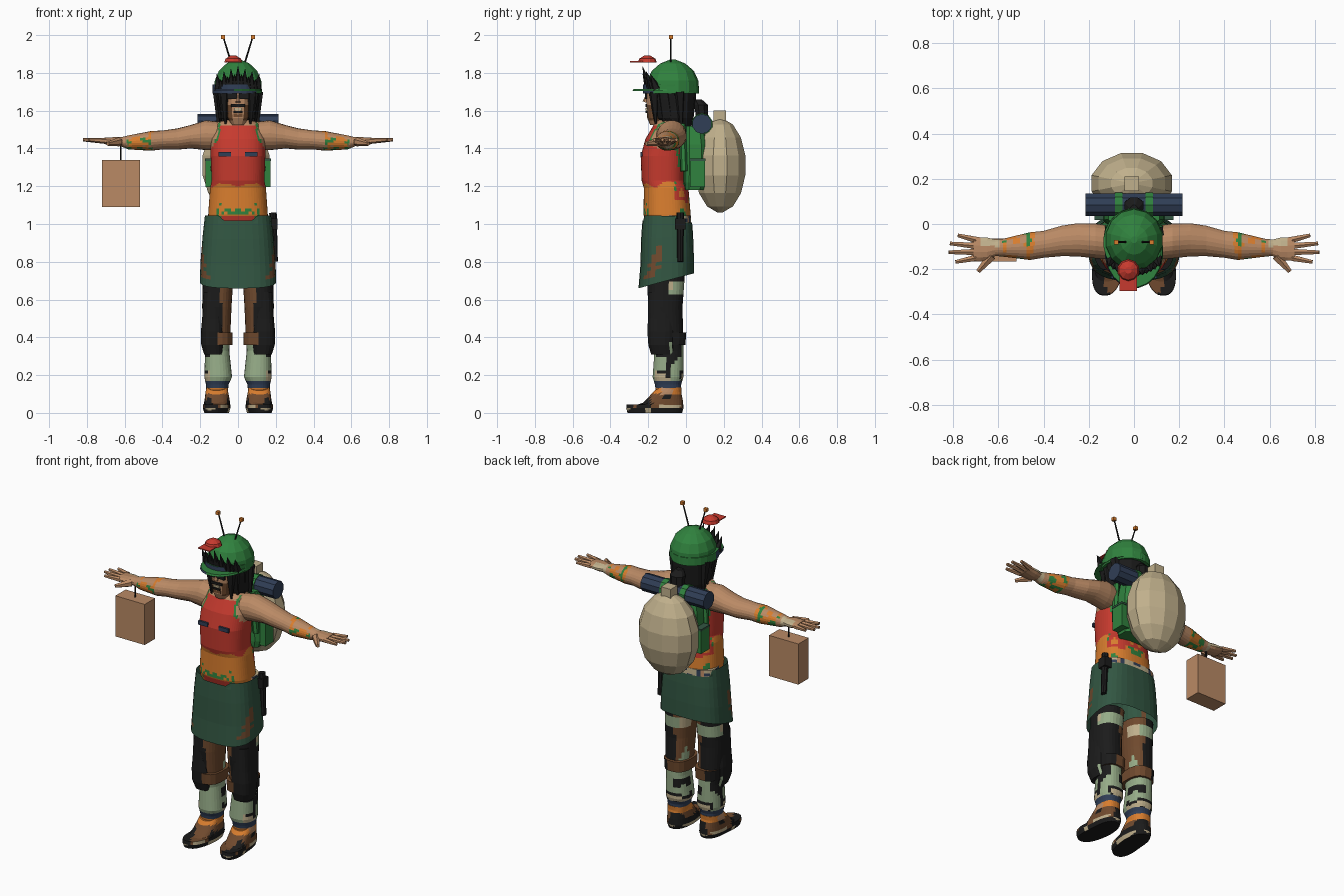
import bpy, bmesh, math
from mathutils import Vector, noise

if "Cube" in bpy.data.objects:
    bpy.data.objects.remove(bpy.data.objects["Cube"])

COLOURS = {  # sRGB values, converted to linear below
    "skin": (186, 138, 101), "brown": (112, 74, 46), "black": (27, 27, 27),
    "navy": (48, 62, 86), "green": (48, 130, 62), "dark_green": (50, 86, 66),
    "sage": (150, 172, 136), "red": (198, 58, 46), "orange": (216, 125, 46),
    "beige": (192, 176, 140)}
MATS = {}
for key, rgb in COLOURS.items():
    col = [((v / 255 + .055) / 1.055) ** 2.4 for v in rgb] + [1]
    m = bpy.data.materials.new(key)
    m.use_nodes = True
    m.diffuse_color = col
    bsdf = next(n for n in m.node_tree.nodes if n.type == "BSDF_PRINCIPLED")
    bsdf.inputs["Base Color"].default_value = col
    bsdf.inputs["Roughness"].default_value = .8
    MATS[key] = m


def finish(name, bm, rule):
    """Turn a bmesh into an object; rule is a colour name or a function of the face centre."""
    bmesh.ops.recalc_face_normals(bm, faces=bm.faces)
    names = []
    for f in bm.faces:
        k = rule if isinstance(rule, str) else rule(f.calc_center_median())
        if k not in names:
            names.append(k)
        f.material_index = names.index(k)
    me = bpy.data.meshes.new(name)
    bm.to_mesh(me)
    bm.free()
    for k in names:
        me.materials.append(MATS[k])
    ob = bpy.data.objects.new(name, me)
    bpy.context.collection.objects.link(ob)


def loft(name, rings, rule, axis="z", n=12, p=1.0, cuts=1, side=1, shift=None, caps=True):
    """Skin rings (x, y, z, radius a, radius b) lying across the axis; p under 1 is boxier."""
    full = [Vector(rings[0])]
    for a, b in zip(rings, rings[1:]):
        full += [Vector(a).lerp(Vector(b), (i + 1) / cuts) for i in range(cuts)]
    bm = bmesh.new()
    loops = []
    for x, y, z, ra, rb in full:
        loop = []
        for i in range(n):
            t = math.tau * (i + .5) / n
            u, w = (math.copysign(abs(f(t)) ** p, f(t)) for f in (math.cos, math.sin))
            co = Vector((x + ra * u, y + rb * w, z)) if axis == "z" else Vector((x, y + ra * u, z + rb * w))
            if shift:
                co = shift(co)
            loop.append(bm.verts.new((co.x * side, co.y, co.z)))
        loops.append(loop)
    for a, b in zip(loops, loops[1:]):
        for i in range(n):
            bm.faces.new((a[i], a[(i + 1) % n], b[(i + 1) % n], b[i]))
    if caps:
        bm.faces.new(loops[0])
        bm.faces.new(loops[-1])
    finish(name, bm, rule)


def box(name, centre, size, rule):
    bm = bmesh.new()
    bmesh.ops.create_cube(bm, size=1)
    for v in bm.verts:
        v.co = Vector(centre) + Vector(a * b for a, b in zip(v.co, size))
    finish(name, bm, rule)


def rod(name, a, b, r1, r2, rule, n=6):
    a, b = Vector(a), Vector(b)
    bm = bmesh.new()
    bmesh.ops.create_cone(bm, cap_ends=True, segments=n, radius1=r1, radius2=r2, depth=(b - a).length)
    q = (b - a).to_track_quat("Z", "Y")
    for v in bm.verts:
        v.co = q @ v.co + (a + b) / 2
    finish(name, bm, rule)


def patch(c, scale=16):
    """Smooth patch value, the same on both sides of the body."""
    return noise.noise(Vector((-abs(c.x), c.y, c.z)) * scale)


# Colour rules
def leg_rule(c):
    v, x = patch(c, 13), abs(c.x)
    if c.z < .17:
        return "navy" if c.z > .135 else "orange" if v < .2 else "skin"
    if c.z > .37:
        if c.y > -.1 and .63 < c.z < .69:
            return "beige" if v > .1 else "sage"
        if c.y > -.08 and c.z < .55 and v > .25:
            return "sage"
        return "brown" if x < .09 else "black"
    if (c.y > -.1 or x > .15) and v > .1:
        return "black" if v < .36 else "beige"
    return "black" if x > .145 and c.z > .29 else "sage"


def pad_rule(c):
    v = patch(c, 13)
    return "black" if c.y < -.09 or v < .25 else "brown" if c.z > .45 else "sage"


def torso_rule(c):
    v, x = patch(c), abs(c.x)
    if c.y > -.06 and c.z < 1.5:
        if c.z < 1.14 + .1 * v:
            return "green" if v > .2 else "orange"
        return "green" if v > .25 else "orange" if v < -.35 else "red"
    if c.y < -.15 and c.z < 1.115 and x < .115:
        dots = patch(c, 60)
        if x > .085 or 1.055 < c.z < 1.075:
            return "green" if dots > .1 else "orange"
        return "red" if c.z < 1.045 else "orange"
    if c.z < 1.205 + .03 * v:
        return "orange"
    armhole = .1 + max(0, 1.47 - c.z) * .6
    if c.z > 1.4 and abs(x - armhole) < .006 and v > 0:
        return "green"
    return "skin" if c.z > 1.525 or (c.z > 1.4 and x > armhole) else "red"


def arm_rule(c):
    v, x = patch(c, 30), abs(c.x)
    if x > .595 and c.y > -.11:
        return "beige"
    if not .45 + .03 * v < x < .575 + .03 * v:
        return "skin"
    if c.z > 1.46 and .47 < x < .56:
        return "orange" if v > .3 else "skin"
    if c.z < 1.41 or c.y > -.08:
        return "green" if v > 0 else "orange"
    return "green" if v > .33 else "skin" if v < -.4 else "orange"


def palm_rule(c):
    return "beige" if c.y > -.1 and c.z > 1.435 and abs(c.x) < .68 else "skin"


def shoe_rule(c):
    v = patch(c, 13)
    if c.z < .025:
        return "black" if v < .2 else "beige"
    if c.z > .1:
        return "orange" if v < .1 else "skin"
    if c.z < .045 and v < -.2:
        return "beige"
    return "black" if v > .08 else "brown"


def skirt_rule(c):
    tear = abs(c.y + .16 - (c.z - .8) * .35) < .024 + .02 * patch(c, 30)
    return "brown" if abs(c.x) > .15 and .71 < c.z < .88 and tear else "dark_green"


def belt_rule(c):
    v = patch(c, 24)
    return "beige" if v > -.05 else "navy" if v > -.3 else "skin"


def lower_toe(co):
    if co.z > .03 and co.y < -.13:
        co.z = max(.045, co.z + (co.y + .13) * .45)
    co.x += max(0, -co.y - .15) * .12
    return co


def hem(co):
    low = (1.03 - co.z) / .37
    if co.z > 1.02:  # waist dips at the back and in the middle of the front
        co.z -= .06 if co.y > -.02 else .025 if co.y < -.15 and abs(co.x) < .1 else 0
    co.z += low * (co.y + .25) * .27
    return co


# Legs, shoes, knee pads, arms and hands
for s, tag in ((1, "left"), (-1, "right")):
    loft(tag + "_leg", [(.11, -.09, .08, .055, .065), (.11, -.095, .15, .06, .07), (.105, -.095, .19, .074, .082),
                        (.11, -.09, .33, .064, .077), (.112, -.1, .42, .072, .085), (.112, -.11, .56, .078, .092),
                        (.105, -.105, .74, .082, .1)], leg_rule, n=28, p=.85, cuts=8, side=s)
    loft(tag + "_knee_pad", [(.13, -.12, .31, .05, .065), (.135, -.13, .36, .06, .07), (.135, -.13, .43, .062, .075),
                             (.135, -.13, .5, .055, .072), (.13, -.12, .64, .055, .08)], pad_rule,
         n=20, p=.7, cuts=5, side=s)
    loft(tag + "_knee_strap", [(.105, -.1, .36, .076, .098), (.105, -.1, .425, .078, .103)],
         lambda c: "brown" if abs(c.x) < .12 else "black", n=16, p=.75, side=s)
    loft(tag + "_shoe", [(.11, -.165, 0, .062, .145), (.11, -.165, .025, .07, .152), (.11, -.16, .06, .068, .145),
                         (.112, -.115, .11, .06, .09), (.112, -.095, .135, .055, .072)], shoe_rule,
         n=36, p=.8, cuts=4, side=s, shift=lower_toe)
    loft(tag + "_arm", [(.09, -.085, 1.465, .075, .075), (.17, -.075, 1.47, .078, .079), (.25, -.07, 1.462, .074, .062),
                        (.32, -.075, 1.45, .068, .056), (.4, -.09, 1.445, .06, .05), (.46, -.098, 1.44, .062, .052),
                        (.58, -.105, 1.432, .04, .037), (.62, -.105, 1.435, .036, .024)],
         arm_rule, axis="x", n=22, cuts=8, side=s)
    loft(tag + "_palm", [(.61, -.105, 1.436, .036, .024), (.65, -.11, 1.437, .052, .024),
                         (.71, -.11, 1.44, .054, .017)], palm_rule, axis="x", n=12, cuts=2, side=s)
    for y0, x1, y1 in ((-.07, .78, -.05), (-.097, .815, -.086), (-.124, .82, -.125), (-.15, .79, -.168)):
        rod(tag + "_finger", (s * .7, y0, 1.44), (s * x1, y1, 1.446), .016, .009, "skin")
    rod(tag + "_thumb", (s * .63, -.14, 1.435), (s * .69, -.21, 1.425), .024, .011, "skin")
    # Chest pocket flap and pack strap
    box(tag + "_pocket_flap", (s * .07, -.236, 1.37), (.065, .012, .024), "navy")
    rod(tag + "_pack_strap", (s * .13, -.01, 1.28), (s * .11, -.02, 1.53), .018, .018, "green")

# Torso, belt and apron skirt
loft("torso", [(0, -.09, .98, .155, .115), (0, -.1, 1.05, .158, .125), (0, -.105, 1.19, .148, .118),
               (0, -.12, 1.23, .14, .115), (0, -.12, 1.36, .145, .12), (0, -.105, 1.45, .145, .11),
               (0, -.09, 1.53, .115, .078), (0, -.085, 1.56, .06, .055), (0, -.09, 1.63, .05, .05)],
     torso_rule, n=56, p=.8, cuts=9)
loft("belt", [(0, -.06, .96, .17, .09), (0, -.06, 1.045, .165, .086)], belt_rule, n=36, p=.75, cuts=5)
loft("apron_skirt", [(0, -.1, 1.045, .176, .13), (0, -.1, .92, .188, .138), (0, -.1, .78, .198, .142),
                     (0, -.105, .66, .203, .147)],
     skirt_rule, n=32, p=.7, cuts=6, shift=hem, caps=False)
rod("baton", (.195, -.03, .8), (.185, -.03, 1.06), .016, .02, "black", 8)
box("baton_loop", (.185, -.03, 1.0), (.05, .055, .06), "black")

# Head, hair and face
loft("hair", [(0, -.035, 1.5, .075, .06), (0, -.06, 1.56, .105, .1), (0, -.07, 1.66, .112, .122),
              (0, -.07, 1.74, .115, .125)], "black", n=14, p=.9)
loft("face", [(0, -.14, 1.525, .035, .05), (0, -.135, 1.56, .055, .07), (0, -.13, 1.63, .062, .08),
              (0, -.13, 1.72, .062, .08)],
     lambda c: "brown" if 1.55 < c.z < 1.62 and abs(c.x) > .035 else "skin", n=14, p=.75, cuts=3)
rod("nose", (0, -.2, 1.69), (0, -.217, 1.645), .008, .014, "skin")
box("moustache", (0, -.211, 1.627), (.075, .009, .014), "black")
box("teeth", (0, -.209, 1.608), (.04, .009, .012), "beige")
box("lower_lip", (0, -.209, 1.592), (.05, .009, .01), "black")
box("chin_beard", (0, -.2, 1.575), (.05, .012, .018), "brown")
for s in (1, -1):
    box("eye_lens", (s * .032, -.212, 1.678), (.052, .012, .032), "black")
    for i in range(4):
        x, y = s * (.07 + .012 * i), -.17 + .045 * i
        rod("side_lock", (x, y, 1.7), (x * .95, y + .01, 1.53 - .012 * i), .03, .006, "black", 5)
for i in range(13):
    x = (i - 6) * .017
    rod("fringe_spike", (x, -.198 + x * x * 4, 1.715),
        (x * 1.1, -.23 + x * x * 4, 1.835 - .035 * (i % 2) - abs(x) * .4), .026, .001, "black", 5)
loft("ponytail", [(0, .075, 1.53, .02, .015), (0, .085, 1.57, .045, .035), (0, .08, 1.63, .045, .04),
                  (0, .06, 1.66, .02, .025)], "black", n=8)

# Helmet, brim, navy visor, antennae and the tiny cap on top
loft("helmet", [(0, -.07, 1.7, .13, .14), (0, -.07, 1.76, .126, .135), (0, -.07, 1.81, .104, .112),
                (0, -.07, 1.85, .062, .066), (0, -.07, 1.87, .015, .015)], "green", n=14)
loft("brim", [(0, -.125, 1.703, .13, .16), (0, -.125, 1.714, .126, .155)],
     lambda c: "navy" if c.x < -.03 and c.y < -.1 else "green", n=20)
loft("visor_band", [(-.005, -.08, 1.69, .131, .15), (-.005, -.08, 1.738, .131, .148)],
     lambda c: "navy" if c.x < .09 and c.y < -.09 else "green", n=24)
for s in (1, -1):
    rod("antenna", (s * .035, -.08, 1.85), (s * .078, -.08, 1.99), .005, .004, "black")
    box("antenna_tip", (s * .079, -.08, 1.99), (.02, .02, .02), "orange")
loft("tiny_cap", [(-.025, -.205, 1.855, .05, .05), (-.025, -.205, 1.875, .043, .043),
                  (-.025, -.205, 1.892, .015, .015)], "red", n=10)
box("tiny_cap_bill", (-.025, -.255, 1.859), (.078, .085, .006), "red")

# Backpack, pod and bedroll
loft("backpack", [(0, .045, 1.18, .13, .055), (0, .05, 1.22, .14, .065), (0, .05, 1.42, .135, .062),
                  (0, .045, 1.52, .115, .05)], "green", n=12, p=.5)
for s in (1, -1):
    box("side_pocket", (s * .145, .06, 1.265), (.055, .08, .14), "green")
    box("pocket_flap", (s * .145, .06, 1.34), (.06, .085, .012), "dark_green")
loft("pod", [(-.01, .18, 1.31 + .25 * math.sin(a), .188 * math.cos(a), .142 * math.cos(a))
             for a in (math.radians(d) for d in (-84, -60, -36, -12, 12, 36, 60, 84))], "beige", n=12)
box("pod_cap", (-.01, .178, 1.57), (.066, .066, .06), "beige")
rod("bedroll", (-.215, .085, 1.53), (.215, .085, 1.53), .053, .053, "navy", 10)
for s in (1, -1):
    rod("bedroll_strap", (s * .05, .085, 1.53), (s * .085, .085, 1.53), .057, .057, "green", 10)

# Carried case hanging from the right hand
box("case", (-.62, -.115, 1.215), (.2, .1, .25), "skin")
rod("case_handle", (-.62, -.115, 1.33), (-.62, -.115, 1.43), .005, .005, "black")
